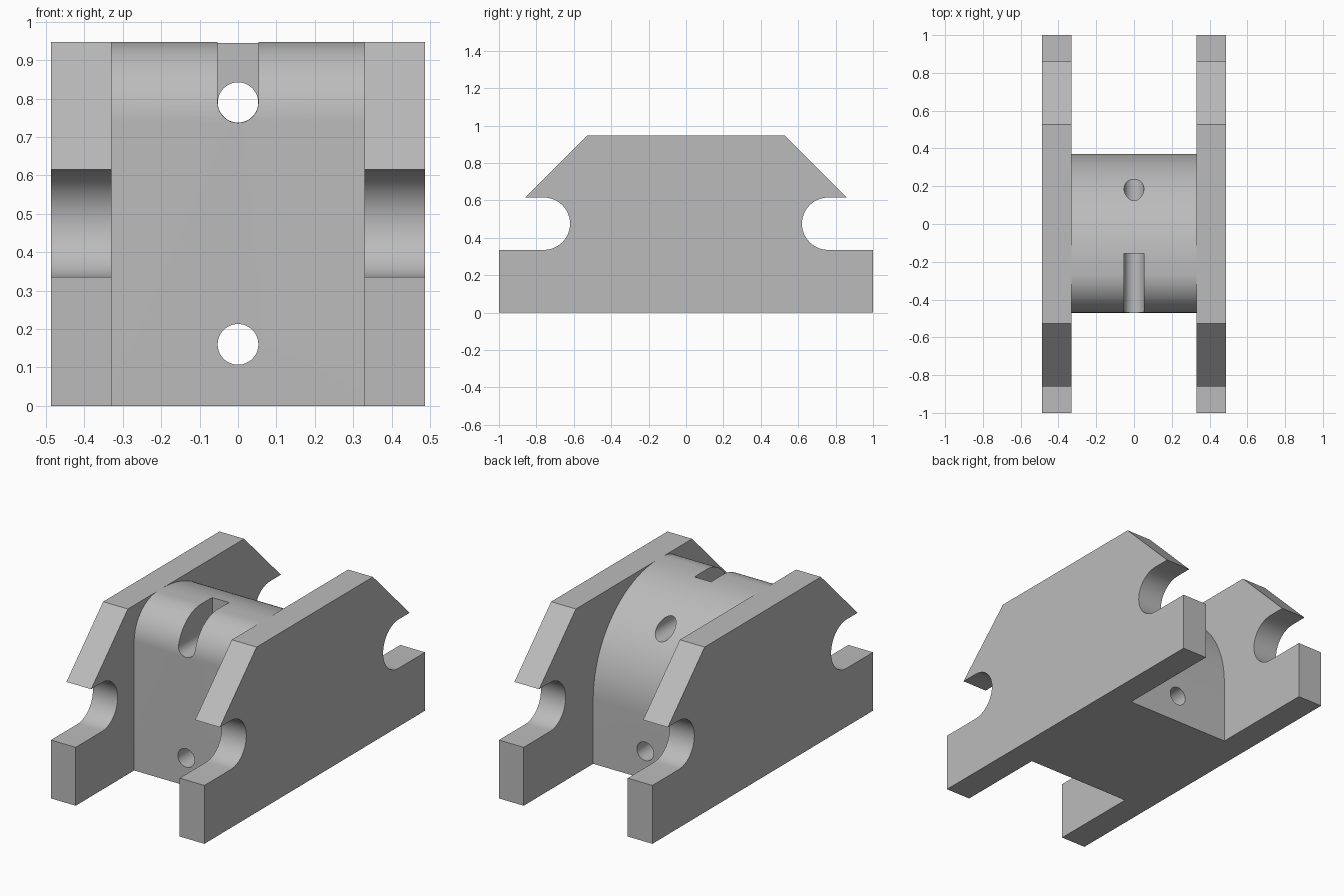
import bpy, bmesh
from math import sin, cos, radians
from mathutils import Vector

cube = bpy.data.objects.get("Cube")
if cube:
    bpy.data.objects.remove(cube, do_unlink=True)

GREY = (0.5, 0.5, 0.5, 1.0)
steel = bpy.data.materials.new("plain grey")
steel.use_nodes = True
steel.diffuse_color = GREY
steel.node_tree.nodes["Principled BSDF"].inputs["Base Color"].default_value = GREY

HEIGHT, INNER, OUTER = 0.948, 0.33, 0.487
HOLE = 0.053


def arc(u, v, r, start, end, steps=24):
    """Points of an arc, angles in degrees."""
    angles = [radians(start + (end - start) * i / steps) for i in range(steps + 1)]
    return [(u + r * cos(a), v + r * sin(a)) for a in angles]


def extrude(name, profile, place, direction):
    """Solid from a 2D profile placed in space and pushed along a direction."""
    bm = bmesh.new()
    face = bm.faces.new([bm.verts.new(place(u, v)) for u, v in profile])
    moved = bmesh.ops.extrude_face_region(bm, geom=[face])["geom"]
    verts = [g for g in moved if isinstance(g, bmesh.types.BMVert)]
    bmesh.ops.translate(bm, verts=verts, vec=Vector(direction))
    bmesh.ops.recalc_face_normals(bm, faces=bm.faces)
    mesh = bpy.data.meshes.new(name)
    bm.to_mesh(mesh)
    bm.free()
    mesh.materials.append(steel)
    obj = bpy.data.objects.new(name, mesh)
    bpy.context.collection.objects.link(obj)
    return obj


def activate(obj):
    bpy.ops.object.select_all(action="DESELECT")
    obj.select_set(True)
    bpy.context.view_layer.objects.active = obj


def cut(obj, cutter):
    cutter.hide_render = True
    activate(obj)
    mod = obj.modifiers.new("cut", "BOOLEAN")
    mod.operation = "DIFFERENCE"
    mod.solver = "EXACT"
    mod.object = cutter
    bpy.ops.object.modifier_apply(modifier=mod.name)
    bpy.data.objects.remove(cutter, do_unlink=True)


def smooth(obj):
    activate(obj)
    bpy.ops.object.shade_smooth_by_angle(angle=radians(30))


# Side plates: chamfered top, round-ended notch at each end
half = [(1, 0), (1, 0.335)]
half += arc(0.76, 0.475, 0.14, 270, 90)
half += [(0.86, 0.615), (0.527, HEIGHT)]
plate_profile = half + [(-y, z) for y, z in reversed(half)]
for name, x in (("left_side_plate", INNER), ("right_side_plate", -OUTER)):
    plate = extrude(name, plate_profile, lambda y, z: (x, y, z), (OUTER - INNER, 0, 0))
    smooth(plate)

# Centre block: small radius at the front, large radius at the back
FRONT_R, BACK_R = 0.21, 0.58
block_profile = [(-0.47, 0), (0.37, 0)]
block_profile += arc(0.37 - BACK_R, HEIGHT - BACK_R, BACK_R, 0, 90, 40)
block_profile += arc(-0.47 + FRONT_R, HEIGHT - FRONT_R, FRONT_R, 90, 180)
block = extrude("centre_block", block_profile, lambda y, z: (-INNER, y, z),
                (2 * INNER, 0, 0))

# Round-bottomed slot open to the top and front
slot_profile = [(-HOLE, 1.1)] + arc(0, 0.79, HOLE, 180, 360) + [(HOLE, 1.1)]
cut(block, extrude("slot_cutter", slot_profile, lambda x, z: (x, -0.6, z), (0, 0.445, 0)))

# Upper hole behind the slot, lower hole right through
for z0, radius, start in ((0.79, HOLE - 0.0005, -0.2), (0.16, HOLE, -0.6)):
    circle = arc(0, z0, radius, 0, 360, 48)[:-1]
    cut(block, extrude("hole_cutter", circle, lambda x, z: (x, start, z), (0, 0.7 - start, 0)))
smooth(block)
